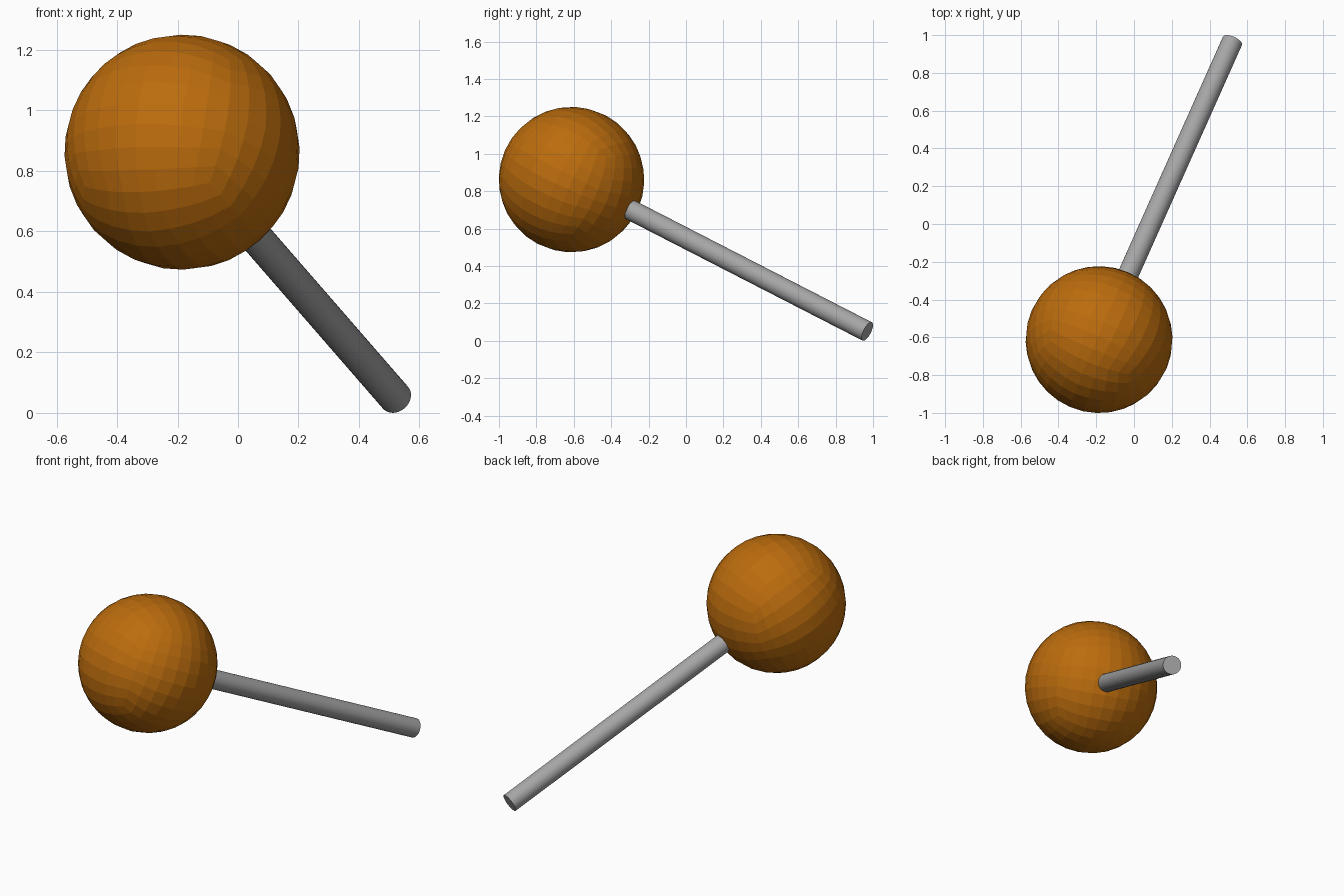
import bpy, bmesh
from mathutils import Vector, Matrix
from math import radians

if "Cube" in bpy.data.objects:
    bpy.data.objects.remove(bpy.data.objects["Cube"])

BALL = Vector((-0.185, -0.612, 0.862))
TIP = Vector((0.521, 0.969, 0.05))
BALL_R, ROD_R = 0.389, 0.055
axis = (TIP - BALL).normalized()

# shared frame: z runs along the rod, x fixes the roll of the ball's facets
corner = Vector((0.28, -0.91, -0.31))
side = (corner - axis * corner.dot(axis)).normalized()
side = Matrix.Rotation(radians(45), 3, axis) @ side
frame = Matrix((side, axis.cross(side), axis)).transposed().to_4x4()


def add_object(name, bm, origin, color):
    mesh = bpy.data.meshes.new(name)
    bm.to_mesh(mesh)
    bm.free()
    ob = bpy.data.objects.new(name, mesh)
    ob.matrix_world = Matrix.Translation(origin) @ frame
    bpy.context.collection.objects.link(ob)
    mat = bpy.data.materials.new(name + "_color")
    mat.diffuse_color = color
    mat.use_nodes = True
    mat.node_tree.nodes["Principled BSDF"].inputs["Base Color"].default_value = mat.diffuse_color
    mesh.materials.append(mat)
    return ob


# ball: subdivided cube pushed out to a sphere, flat facets
bm = bmesh.new()
bmesh.ops.create_cube(bm, size=2)
for _ in range(3):
    bmesh.ops.subdivide_edges(bm, edges=bm.edges[:], cuts=1, use_grid_fill=True)
    for v in bm.verts:
        v.co = v.co.normalized() * BALL_R
add_object("ball", bm, BALL, (0.5, 0.15, 0.004, 1))

# rod: straight round bar, its inner end just sunk into the ball
start = BALL + axis * (BALL_R - 0.03)
bm = bmesh.new()
bmesh.ops.create_cone(bm, cap_ends=True, segments=32, radius1=ROD_R,
                      radius2=ROD_R, depth=(TIP - start).length)
add_object("rod", bm, (start + TIP) / 2, (0.38, 0.38, 0.38, 1))
